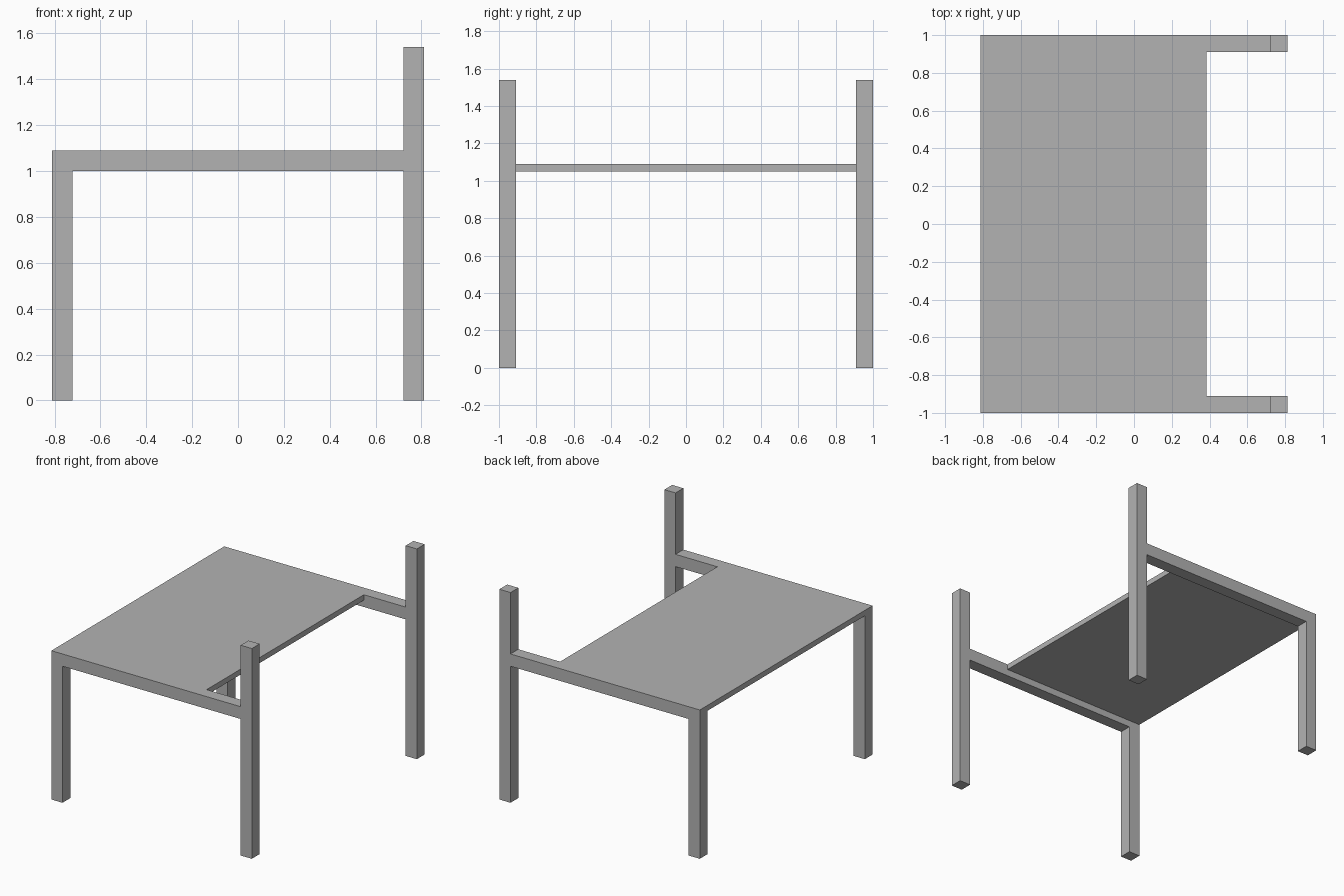
import bpy
import bmesh
from mathutils import Vector

cube = bpy.data.objects.get("Cube")
if cube:
    bpy.data.objects.remove(cube, do_unlink=True)

# Overall dimensions
HALF_X, HALF_Y = 0.812, 1.0
POST = 0.09
RAIL_LOW, RAIL_TOP = 1.0, 1.09
POST_TOP = 1.54
PANEL_EDGE, PANEL_LOW = 0.383, 1.05

grey = bpy.data.materials.new("plain_grey")
grey.use_nodes = True
colour = (0.45, 0.45, 0.45, 1)
grey.diffuse_color = colour
grey.node_tree.nodes["Principled BSDF"].inputs["Base Color"].default_value = colour


def extrude_outline(name, outline, y_start, y_end):
    """Make a solid from an x-z outline extruded along y."""
    bm = bmesh.new()
    face = bm.faces.new([bm.verts.new((x, y_start, z)) for x, z in outline])
    result = bmesh.ops.extrude_face_region(bm, geom=[face], use_keep_orig=True)
    moved = [g for g in result["geom"] if isinstance(g, bmesh.types.BMVert)]
    bmesh.ops.translate(bm, verts=moved, vec=Vector((0, y_end - y_start, 0)))
    bmesh.ops.recalc_face_normals(bm, faces=bm.faces)
    mesh = bpy.data.meshes.new(name)
    bm.to_mesh(mesh)
    bm.free()
    mesh.materials.append(grey)
    obj = bpy.data.objects.new(name, mesh)
    bpy.context.collection.objects.link(obj)
    return obj


# Side frames: short leg, rail and tall post in one outline
inner = HALF_X - POST
frame = [
    (-HALF_X, 0), (-inner, 0), (-inner, RAIL_LOW), (inner, RAIL_LOW),
    (inner, 0), (HALF_X, 0), (HALF_X, POST_TOP), (inner, POST_TOP),
    (inner, RAIL_TOP), (-HALF_X, RAIL_TOP),
]
for name, side in (("front_side_frame", -1), ("back_side_frame", 1)):
    extrude_outline(name, frame, side * HALF_Y, side * (HALF_Y - POST))

# Thin seat panel, flush with the rail tops
panel = [
    (-HALF_X, PANEL_LOW), (PANEL_EDGE, PANEL_LOW),
    (PANEL_EDGE, RAIL_TOP), (-HALF_X, RAIL_TOP),
]
extrude_outline("seat_panel", panel, POST - HALF_Y, HALF_Y - POST)
